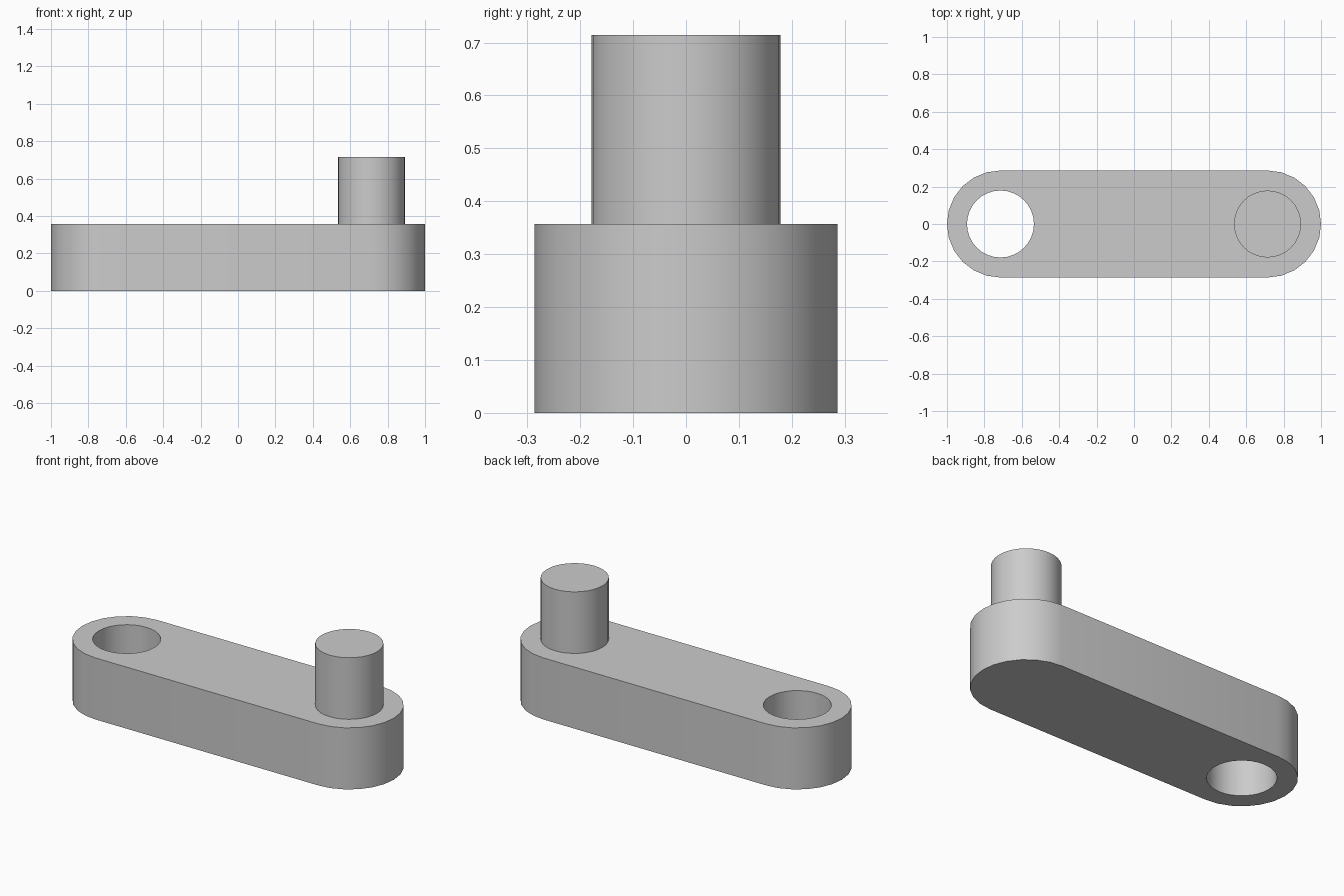
import bpy
import bmesh
from math import cos, sin, pi

END_X = 0.714      # distance of both end centres from the middle
END_R = 0.286      # rounded end radius
BORE_R = 0.179     # pin and hole radius
ARM_H = 0.357
PIN_TOP = 0.714
HALF_STEPS = 12    # facets in each rounded end

cube = bpy.data.objects.get("Cube")
if cube:
    bpy.data.objects.remove(cube, do_unlink=True)

# Single plain grey
grey = bpy.data.materials.new("plain_grey")
grey.use_nodes = True
colour = (0.6, 0.6, 0.6, 1)
grey.diffuse_color = colour
grey.node_tree.nodes["Principled BSDF"].inputs["Base Color"].default_value = colour


def arc(cx, radius, start, sweep, steps, closed=False):
    """Points along an arc centred on the x axis."""
    count = steps if closed else steps + 1
    return [(cx + radius * cos(start + sweep * i / steps),
             radius * sin(start + sweep * i / steps)) for i in range(count)]


def prism(name, outline, z0, z1):
    """Extrude a flat outline into a solid between two heights."""
    bm = bmesh.new()
    base = bm.faces.new([bm.verts.new((x, y, z0)) for x, y in outline])
    result = bmesh.ops.extrude_face_region(bm, geom=[base], use_keep_orig=True)
    top = [g for g in result["geom"] if isinstance(g, bmesh.types.BMVert)]
    bmesh.ops.translate(bm, verts=top, vec=(0, 0, z1 - z0))
    bmesh.ops.recalc_face_normals(bm, faces=bm.faces)
    mesh = bpy.data.meshes.new(name)
    bm.to_mesh(mesh)
    bm.free()
    mesh.materials.append(grey)
    obj = bpy.data.objects.new(name, mesh)
    bpy.context.collection.objects.link(obj)
    return obj


def activate(obj):
    bpy.ops.object.select_all(action="DESELECT")
    obj.select_set(True)
    bpy.context.view_layer.objects.active = obj


# Arm with two rounded ends
outline = (arc(END_X, END_R, -pi / 2, pi, HALF_STEPS)
           + arc(-END_X, END_R, pi / 2, pi, HALF_STEPS))
arm = prism("crank_arm", outline, 0, ARM_H)

# Through hole in the right end
cutter = prism("hole_cutter", arc(-END_X, BORE_R, 0, 2 * pi, 32, True), -0.1, ARM_H + 0.1)
hole = arm.modifiers.new("hole", "BOOLEAN")
hole.operation = "DIFFERENCE"
hole.solver = "EXACT"
hole.object = cutter
activate(arm)
bpy.ops.object.modifier_apply(modifier=hole.name)
bpy.data.objects.remove(cutter, do_unlink=True)

# Pin seated slightly into the left end
pin = prism("crank_pin", arc(END_X, BORE_R, 0, 2 * pi, 32, True), ARM_H - 0.02, PIN_TOP)

for part in (arm, pin):
    activate(part)
    bpy.ops.object.shade_smooth_by_angle(angle=pi / 6)
